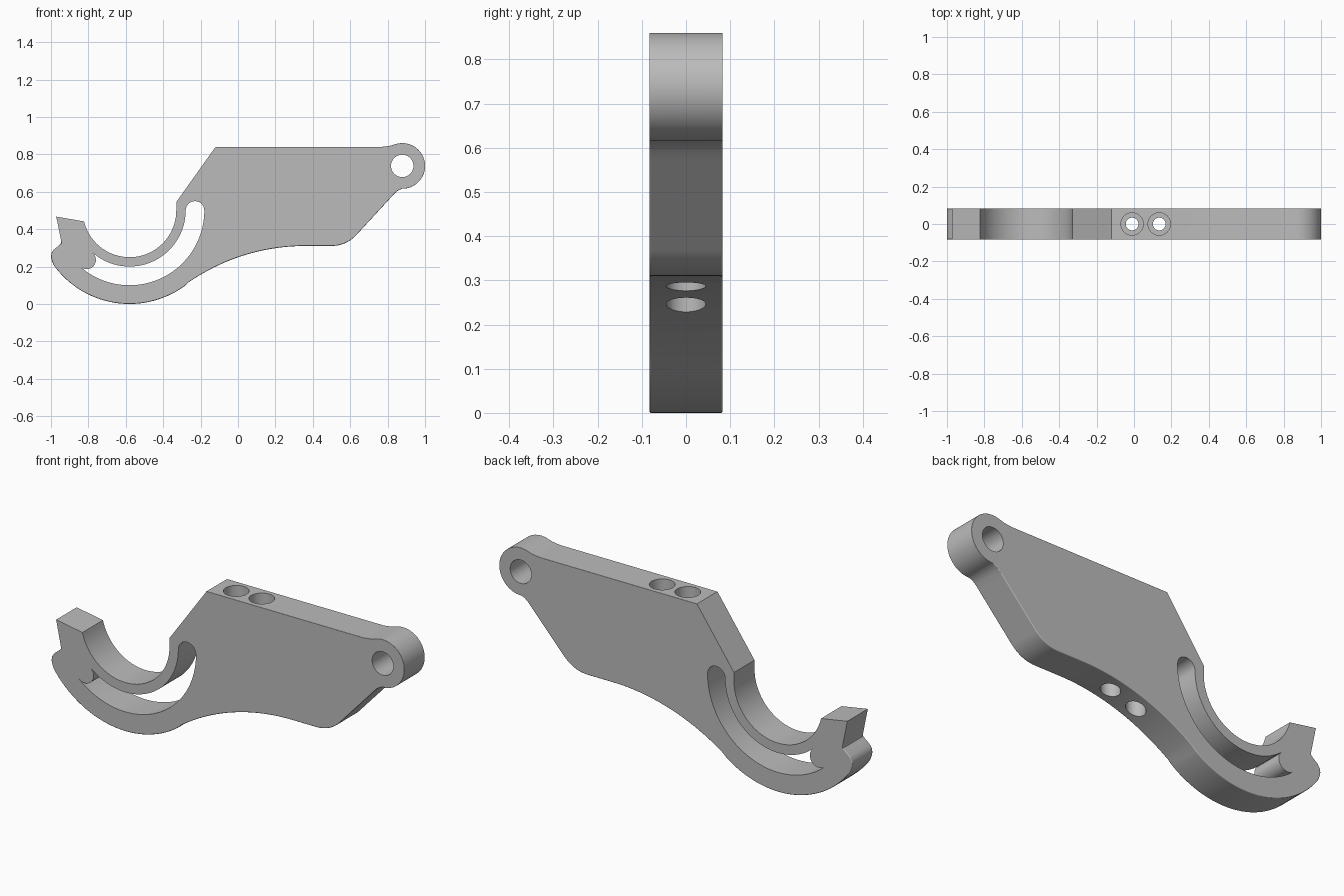
import bpy
import bmesh
from math import radians, cos, sin, pi

cube = bpy.data.objects.get("Cube")
if cube:
    bpy.data.objects.remove(cube, do_unlink=True)

HALF = 0.083            # half thickness of the plate
HOOK = (-0.58, 0.50)    # centre of the hook arcs


def arc(centre, r, a0, a1, n):
    """Points on a circle from angle a0 to a1 in degrees."""
    angles = [radians(a0 + (a1 - a0) * i / n) for i in range(n + 1)]
    return [(centre[0] + r * cos(a), centre[1] + r * sin(a)) for a in angles]


def link(name, bm):
    bmesh.ops.recalc_face_normals(bm, faces=bm.faces)
    mesh = bpy.data.meshes.new(name)
    bm.to_mesh(mesh)
    bm.free()
    obj = bpy.data.objects.new(name, mesh)
    bpy.context.collection.objects.link(obj)
    return obj


def slab(name, points, half, weights=None):
    """Extrude an x-z profile along y; weights give the rim rounding per segment."""
    bm = bmesh.new()
    rims = [[bm.verts.new((x, y, z)) for x, z in points] for y in (-half, half)]
    for rim in rims:
        bm.faces.new(rim)
    layer = bm.edges.layers.float.new("bevel_weight_edge")
    n = len(points)
    for i in range(n):
        j = (i + 1) % n
        bm.faces.new((rims[0][i], rims[0][j], rims[1][j], rims[1][i]))
        if weights:
            for rim in rims:
                bm.edges.get((rim[i], rim[j]))[layer] = weights[i]
    return link(name, bm)


def stepped_hole(name, x, steps):
    """Vertical turned cutter from (radius, height) steps."""
    bm = bmesh.new()
    sides = 32
    rings = [[bm.verts.new((x + r * cos(2 * pi * k / sides), r * sin(2 * pi * k / sides), z))
              for k in range(sides)] for r, z in steps]
    bm.faces.new(rings[0])
    bm.faces.new(rings[-1])
    for a, b in zip(rings, rings[1:]):
        for k in range(sides):
            m = (k + 1) % sides
            bm.faces.new((a[k], a[m], b[m], b[k]))
    return link(name, bm)


# Profile: rounded nub, belly, eye and flat top, then the sharp hook mouth
nub = [(-0.945, 0.335), (-0.948, 0.322), (-0.962, 0.309), (-0.985, 0.29),
       (-0.997, 0.272), (-1.0, 0.252), (-0.995, 0.23)]
belly = arc(HOOK, 0.5, 215.6, 306.1, 30) + arc((0.36, -0.79), 1.1, 126.1, 90, 22)[1:]
heel = arc((0.5, 0.49), 0.18, -90, -43, 10)
neck = [(0.82, 0.572), (0.84, 0.594), (0.858, 0.608)]
eye = arc((0.878, 0.738), 0.122, -90, 104, 40)
top = [(0.815, 0.846), (0.77, 0.84), (-0.12, 0.84)]
mouth = [(-0.33, 0.545)] + arc(HOOK, 0.25, 0, -166.4, 40)
tip = [(-0.972, 0.467)]
lower = nub + belly + heel + neck
upper = eye + top
outline = lower + upper + mouth + tip
weights = [1.0] * len(lower) + [0.25] * (len(upper) - 1) + [0.0] * (len(mouth) + 2)

body = slab("hook_lever", outline, HALF, weights)
bevel = body.modifiers.new("rounded_rim", "BEVEL")
bevel.limit_method = "WEIGHT"
bevel.width = 0.024
bevel.segments = 4

# Cutters: curved slot, eye hole and two counterbored screw holes
slot_end = 229
slot = (arc(HOOK, 0.4, slot_end, 360, 40)
        + arc((HOOK[0] + 0.35, HOOK[1]), 0.05, 0, 180, 12)[1:]
        + arc(HOOK, 0.3, 360, slot_end, 40)[1:]
        + arc(arc(HOOK, 0.35, slot_end, slot_end, 1)[0], 0.05,
              slot_end - 180, slot_end - 360, 12)[1:-1])
cutters = [slab("slot_cutter", slot, 0.2),
           slab("eye_cutter", arc((0.878, 0.738), 0.06, 0, 352.5, 47), 0.2)]
for x in (-0.01, 0.135):
    cutters.append(stepped_hole("screw_cutter", x, [
        (0.045, 0.1), (0.045, 0.4), (0.034, 0.4),
        (0.034, 0.65), (0.06, 0.65), (0.06, 1.0)]))
for cutter in cutters:
    cutter.hide_render = True
    cut = body.modifiers.new("cut", "BOOLEAN")
    cut.operation = "DIFFERENCE"
    cut.solver = "EXACT"
    cut.object = cutter

# Bake the cuts and discard the cutters
bpy.context.view_layer.update()
baked = bpy.data.meshes.new_from_object(
    body.evaluated_get(bpy.context.evaluated_depsgraph_get()))
body.modifiers.clear()
body.data = baked
for cutter in cutters:
    bpy.data.objects.remove(cutter, do_unlink=True)

# Single plain grey
grey = bpy.data.materials.new("plain_grey")
grey.use_nodes = True
colour = (0.5, 0.5, 0.5, 1.0)
grey.diffuse_color = colour
grey.node_tree.nodes["Principled BSDF"].inputs["Base Color"].default_value = colour
body.data.materials.clear()
body.data.materials.append(grey)

# Smooth curves with crisp flats
for obj in bpy.context.selected_objects:
    obj.select_set(False)
body.select_set(True)
bpy.context.view_layer.objects.active = body
bpy.ops.object.shade_smooth_by_angle(angle=radians(33))
flats = body.modifiers.new("crisp_flats", "WEIGHTED_NORMAL")
flats.keep_sharp = True
